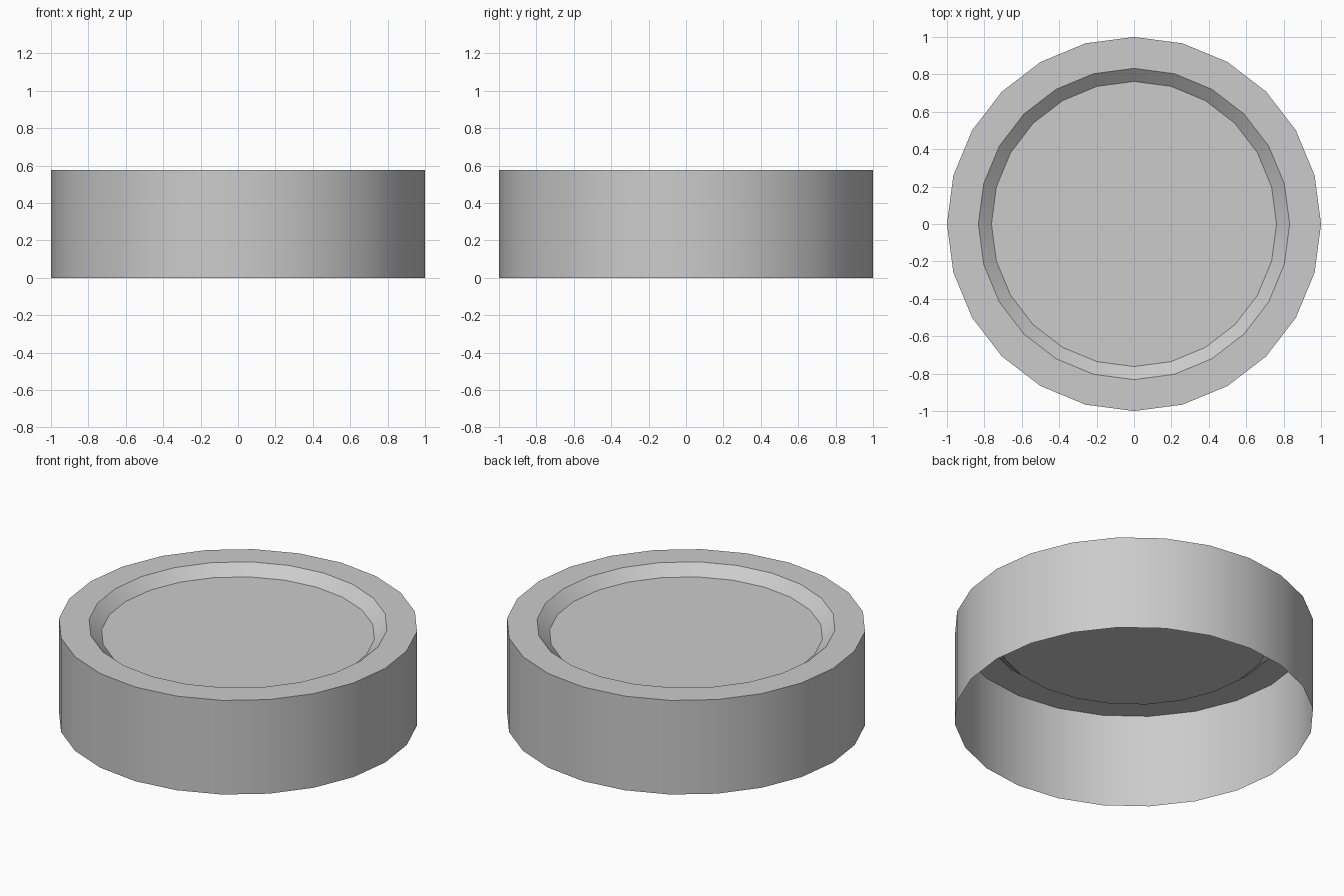
import bpy, bmesh
from math import cos, sin, tau, radians

if "Cube" in bpy.data.objects:
    bpy.data.objects.remove(bpy.data.objects["Cube"])

SIDES = 24
# Profile (radius, height): open base, outer wall, flat rim, sloped recess
PROFILE = [(1.0, 0.0), (1.0, 0.578), (0.832, 0.578), (0.762, 0.518)]

bm = bmesh.new()
rings = [[bm.verts.new((r * cos(tau * i / SIDES), r * sin(tau * i / SIDES), z))
          for i in range(SIDES)] for r, z in PROFILE]
for a, b in zip(rings, rings[1:]):
    for i in range(SIDES):
        j = (i + 1) % SIDES
        bm.faces.new((a[i], a[j], b[j], b[i]))

# Recessed floor
bm.faces.new(rings[-1])

mesh = bpy.data.meshes.new("round_cap")
bm.to_mesh(mesh)
bm.free()
cap = bpy.data.objects.new("round_cap", mesh)
bpy.context.collection.objects.link(cap)

# Smooth round walls, crisp edges
bpy.context.view_layer.objects.active = cap
cap.select_set(True)
bpy.ops.object.shade_smooth_by_angle(angle=radians(30))
